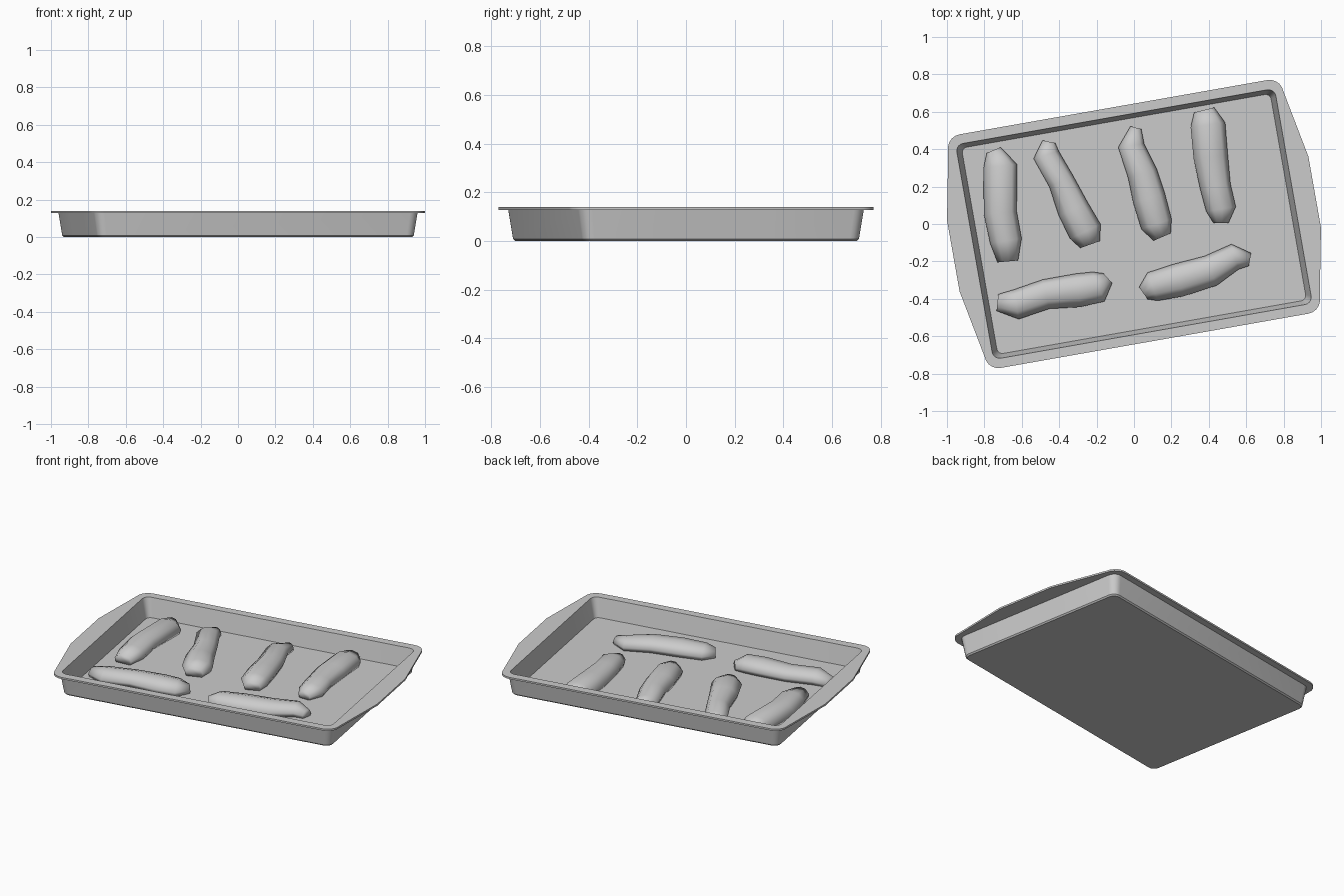
import bpy, bmesh, math
from mathutils import Vector, Matrix

cube = bpy.data.objects.get("Cube")
if cube:
    bpy.data.objects.remove(cube, do_unlink=True)

FLOOR = 0.02
TURN = math.radians(10)

grey = bpy.data.materials.new("plain_grey")
grey.use_nodes = True
colour = (0.6, 0.6, 0.6, 1)
grey.diffuse_color = colour
grey.node_tree.nodes["Principled BSDF"].inputs["Base Color"].default_value = colour


def loft(name, rings):
    """Skin a list of equal-length point rings and cap both ends."""
    bm = bmesh.new()
    loops = [[bm.verts.new(p) for p in ring] for ring in rings]
    for low, high in zip(loops, loops[1:]):
        count = len(low)
        for i in range(count):
            j = (i + 1) % count
            bm.faces.new((low[i], low[j], high[j], high[i]))
    bm.faces.new(loops[0])
    bm.faces.new(loops[-1])
    bmesh.ops.recalc_face_normals(bm, faces=bm.faces)
    mesh = bpy.data.meshes.new(name)
    bm.to_mesh(mesh)
    bm.free()
    mesh.materials.append(grey)
    obj = bpy.data.objects.new(name, mesh)
    bpy.context.collection.objects.link(obj)
    return obj


def rounded_loop(a, b, r, z, bulge=0, steps=5):
    """Rounded rectangle whose short ends can swell into handles."""
    grip = 0.193
    points = []
    for k, (sx, sy) in enumerate(((1, 1), (-1, 1), (-1, -1), (1, -1))):
        arc = []
        for s in range(steps + 1):
            t = math.pi / 2 * (k + s / steps)
            arc.append((sx * (a - r) + r * math.cos(t),
                        sy * (b - r) + r * math.sin(t), z))
        handle = (sx * (a + bulge), sy * grip, z)
        points += [handle] + arc if k % 2 == 0 else arc + [handle]
    return points


# Baking tray: underside, outer wall, flat rim with handles, inner wall, floor
tray = loft("baking_tray", [
    rounded_loop(0.852, 0.569, 0.04, 0),
    rounded_loop(0.86, 0.577, 0.045, 0.008),
    rounded_loop(0.878, 0.595, 0.05, 0.128),
    rounded_loop(0.91, 0.634, 0.075, 0.128, bulge=0.071),
    rounded_loop(0.91, 0.634, 0.075, 0.139, bulge=0.071),
    rounded_loop(0.866, 0.583, 0.04, 0.139),
    rounded_loop(0.838, 0.56, 0.03, FLOOR),
])
tray.data.transform(Matrix.Rotation(TURN, 4, "Z"))
bpy.context.view_layer.objects.active = tray
tray.select_set(True)
bpy.ops.object.shade_smooth_by_angle(angle=math.radians(30))
tray.select_set(False)

# Cross-section of a strip: side offset and height, as fractions
SECTION = [(-0.85, 0), (-1, 0.4), (-0.5, 0.9), (0.1, 1), (0.7, 0.8), (1, 0.35), (0.85, 0)]


def strip(name, stations):
    """Lumpy strip lying on the tray; stations are x, y, half width."""
    rings = []
    for i, (x, y, w) in enumerate(stations):
        before = stations[max(i - 1, 0)]
        after = stations[min(i + 1, len(stations) - 1)]
        along = Vector((after[0] - before[0], after[1] - before[1])).normalized()
        height = 0.025 + 0.6 * w
        rings.append([(x - along.y * u * w, y + along.x * u * w, FLOOR + h * height)
                      for u, h in SECTION])
    obj = loft(name, rings)
    for face in obj.data.polygons:
        face.use_smooth = True


strip("back_strip_outer_right", [(-.75, .395, .04), (-.715, .31, .09), (-.715, .06, .088),
                                 (-.685, -.09, .085), (-.675, -.2, .055)])
strip("back_strip_inner_right", [(-.455, .44, .035), (-.47, .37, .07), (-.39, .23, .07),
                                 (-.325, .08, .085), (-.26, -.04, .09), (-.235, -.11, .055)])
strip("back_strip_inner_left", [(.01, .515, .03), (-.015, .42, .07), (.045, .27, .08),
                                (.08, .14, .088), (.12, 0, .085), (.15, -.07, .05)])
strip("back_strip_outer_left", [(.375, .61, .055), (.395, .53, .093), (.41, .36, .092),
                                (.435, .2, .082), (.465, .08, .08), (.465, .005, .04)])
strip("front_strip_right", [(-.73, -.42, .045), (-.63, -.43, .08), (-.47, -.375, .08),
                            (-.3, -.355, .09), (-.19, -.335, .085), (-.14, -.29, .035)])
strip("front_strip_left", [(.05, -.37, .04), (.1, -.335, .08), (.24, -.3, .09),
                           (.41, -.25, .085), (.54, -.175, .07), (.62, -.19, .035)])
